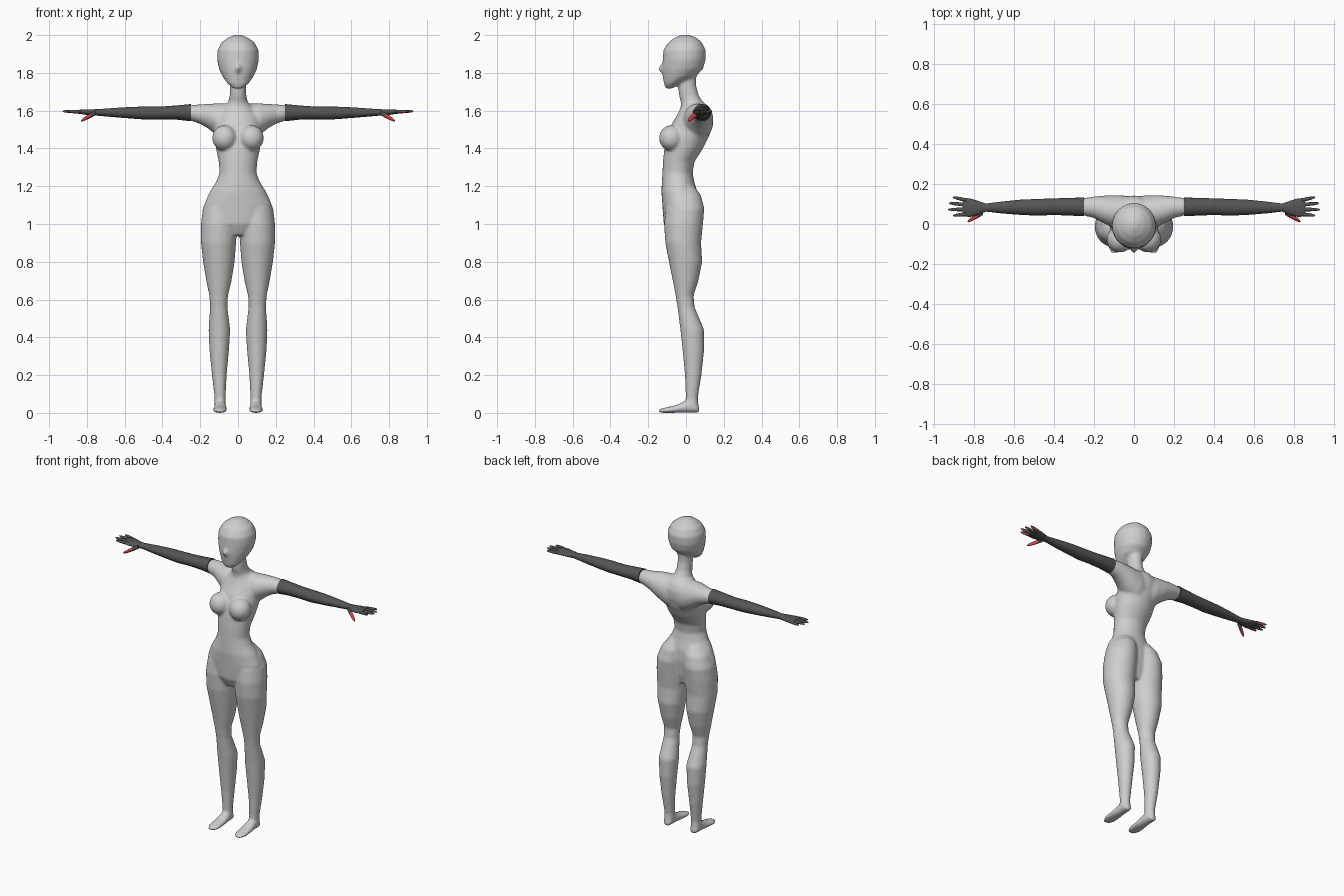
import bpy, bmesh, math
from mathutils import Matrix, Vector

def material(name, rgb):
    m = bpy.data.materials.new(name)
    m.diffuse_color = (*rgb, 1)
    return m

GREY = material("light grey body", (0.62, 0.62, 0.62))
DARK = material("dark grey gloves", (0.09, 0.09, 0.09))
RED = material("red nails", (0.7, 0.06, 0.06))

def loft(bm, axis, sections, side=1, n=20):
    """Closed skin over elliptical sections (t, a0, a1, b0, b1) along an axis."""
    rings = []
    for t, a0, a1, b0, b1 in sections:
        ring = []
        for i in range(n):
            w = 2 * math.pi * i / n
            a = (a0 + a1) / 2 + (a1 - a0) / 2 * math.cos(w)
            b = (b0 + b1) / 2 + (b1 - b0) / 2 * math.sin(w)
            x, y, z = {'x': (t, a, b), 'y': (a, t, b), 'z': (a, b, t)}[axis]
            ring.append(bm.verts.new((x * side, y, z)))
        rings.append(ring)
    faces = [bm.faces.new(rings[0]), bm.faces.new(rings[-1])]
    for r, q in zip(rings, rings[1:]):
        for i in range(n):
            j = (i + 1) % n
            faces.append(bm.faces.new((r[i], r[j], q[j], q[i])))
    return faces

def ball(bm, centre, radii):
    bmesh.ops.create_uvsphere(bm, u_segments=20, v_segments=14, radius=1,
        matrix=Matrix.Translation(centre) @ Matrix.Diagonal((*radii, 1)))

def finish(bm, name, mats):
    bmesh.ops.recalc_face_normals(bm, faces=bm.faces)
    me = bpy.data.meshes.new(name)
    bm.to_mesh(me)
    bm.free()
    for m in mats:
        me.materials.append(m)
    ob = bpy.data.objects.new(name, me)
    bpy.context.collection.objects.link(ob)
    bpy.ops.object.select_all(action='DESELECT')
    ob.select_set(True)
    bpy.context.view_layer.objects.active = ob
    return ob

body = bmesh.new()

# torso and neck: z, half width, front, back
torso = [(0.94, .05, -.09, .04), (1.0, .15, -.118, .055), (1.1, .18, -.125, .065),
         (1.17, .15, -.130, .06), (1.22, .117, -.128, .045), (1.27, .098, -.125, .035),
         (1.33, .102, -.122, .045), (1.40, .117, -.115, .09), (1.47, .125, -.10, .125),
         (1.53, .125, -.075, .142), (1.58, .115, -.045, .142), (1.62, .08, -.027, .125),
         (1.645, .052, -.027, .09), (1.68, .044, -.037, .068), (1.73, .043, -.042, .054),
         (1.79, .043, -.035, .055)]
loft(body, 'z', [(z, -w, w, f, b) for z, w, f, b in torso], n=32)

# head
head = [(1.718, .026, -.108, -.07), (1.745, .057, -.117, -.03), (1.78, .082, -.123, .05),
        (1.82, .100, -.126, .09), (1.87, .111, -.123, .104), (1.92, .109, -.12, .105),
        (1.96, .088, -.095, .085), (1.985, .055, -.063, .058), (2.002, .015, -.025, .015)]
loft(body, 'z', [(z, -w, w, f, b) for z, w, f, b in head], n=32)

# nose
ball(body, (0, -.122, 1.822), (.014, .024, .024))

leg = [(1.20, .01, .115, -.075, .045), (1.15, .003, .158, -.095, .08),
       (1.08, .003, .187, -.108, .097), (1.0, .005, .196, -.116, .09),
       (.9, .010, .196, -.110, .08), (.8, .018, .185, -.09, .086),
       (.7, .034, .168, -.07, .066), (.62, .053, .152, -.055, .04),
       (.56, .056, .148, -.045, .046), (.44, .041, .156, -.03, .096),
       (.33, .048, .151, -.018, .096), (.2, .06, .138, -.006, .082),
       (.08, .066, .124, -.001, .063), (.02, .064, .126, -.005, .068)]
foot = [(.070, .078, .112, .0, .03), (.05, .066, .124, .0, .06), (.0, .062, .126, .0, .066),
        (-.05, .058, .131, .0, .042), (-.11, .057, .133, .0, .028), (-.144, .075, .115, .0, .02)]
shoulder = [(0, -.01, .135, 1.44, 1.635), (.06, -.02, .144, 1.44, 1.638),
            (.12, -.012, .144, 1.475, 1.638), (.16, .008, .141, 1.507, 1.636),
            (.2, .03, .137, 1.53, 1.633), (.256, .043, .129, 1.549, 1.63)]
for s in (1, -1):
    loft(body, 'z', leg, s, 28)
    loft(body, 'y', foot, s)
    loft(body, 'x', shoulder, s, 28)
    ball(body, (s * .071, -.077, 1.455), (.066, .066, .068))   # bust

# fuse the body parts into one smooth skin
ob = finish(body, "body", [GREY])
mod = ob.modifiers.new("fuse", 'REMESH')
mod.mode = 'VOXEL'
mod.voxel_size = 0.008
mod.use_smooth_shade = True
mod = ob.modifiers.new("soften", 'SMOOTH')
mod.factor = 0.5
mod.iterations = 6
bpy.ops.object.convert(target='MESH')
for v in ob.data.vertices:
    v.co.z = max(v.co.z, 0)
bpy.ops.object.shade_smooth()

# gloved arms, hands and fingers
arm = [(.25, .039, .133, 1.544, 1.635), (.32, .042, .130, 1.552, 1.628),
       (.40, .045, .128, 1.553, 1.622), (.48, .042, .125, 1.552, 1.622),
       (.56, .045, .122, 1.558, 1.62), (.66, .053, .112, 1.566, 1.614),
       (.74, .062, .102, 1.573, 1.608), (.78, .045, .116, 1.575, 1.607),
       (.82, .035, .128, 1.580, 1.606), (.855, .039, .130, 1.585, 1.604)]
# root y, tip x, tip y
fingers = [(.050, .905, .042), (.073, .93, .072), (.096, .925, .104), (.118, .905, .134)]

def digit(bm, root, tip, r, side):
    """Tapered finger; returns its faces."""
    root, tip = Vector(root), Vector(tip)
    secs = []
    for t, k in ((0, 1), (.35, 1), (.7, .85), (.92, .55), (1, .15)):
        p = root.lerp(tip, t)
        secs.append((p.x, p.y - r * k, p.y + r * k, p.z - r * k, p.z + r * k))
    return loft(bm, 'x', secs, side, 10)

for s, label in ((1, "left"), (-1, "right")):
    bm = bmesh.new()
    loft(bm, 'x', arm, s)
    for y0, x1, y1 in fingers:
        for f in digit(bm, (.835, y0, 1.594), (x1, y1, 1.597), .0095, s):
            c = f.calc_center_median()
            # painted pads under the fingertips
            if abs(c.x) > x1 - .035 and c.z < 1.593:
                f.material_index = 1
    for f in digit(bm, (.755, .058, 1.588), (.832, .012, 1.546), .013, s):
        if abs(f.calc_center_median().x) > .79:
            f.material_index = 1
    finish(bm, label + "_glove", [DARK, RED])
    bpy.ops.object.shade_smooth_by_angle(angle=math.radians(60))
